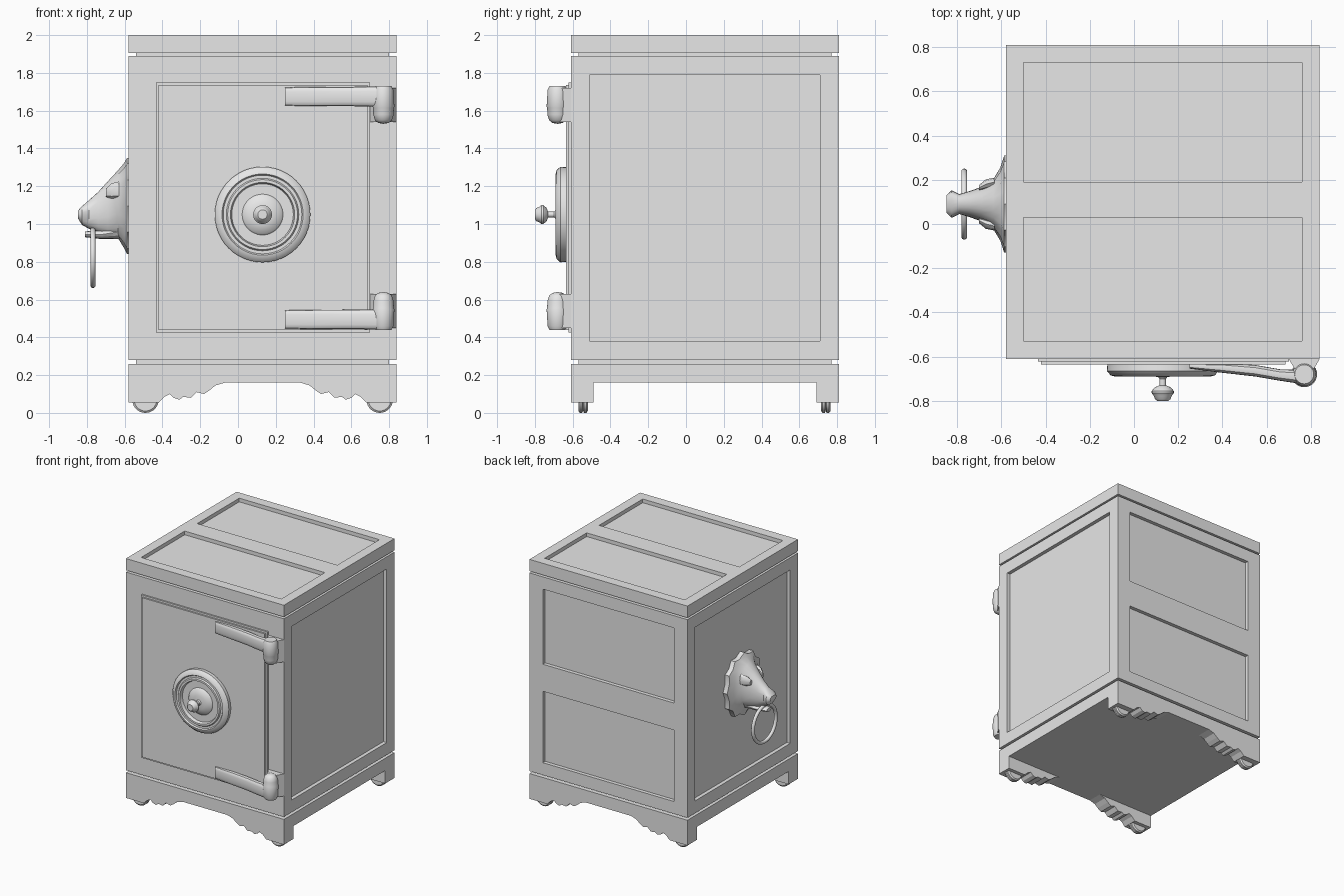
import bpy, bmesh, math
from mathutils import Matrix, Vector

if "Cube" in bpy.data.objects:
    bpy.data.objects.remove(bpy.data.objects["Cube"], do_unlink=True)

MID = 0.13                      # centre line of the cabinet in x
LEFT, RIGHT, FRONT, BACK = -0.58, 0.84, -0.61, 0.81

grey = bpy.data.materials.new("plain_grey")
grey.use_nodes = True
grey.diffuse_color = (0.8, 0.8, 0.8, 1)
grey.node_tree.nodes["Principled BSDF"].inputs["Base Color"].default_value = (0.8, 0.8, 0.8, 1)


def finish(name, bm, smooth=False):
    bmesh.ops.remove_doubles(bm, verts=bm.verts, dist=1e-5)
    bmesh.ops.recalc_face_normals(bm, faces=bm.faces)
    mesh = bpy.data.meshes.new(name)
    bm.to_mesh(mesh)
    bm.free()
    mesh.materials.append(grey)
    ob = bpy.data.objects.new(name, mesh)
    bpy.context.collection.objects.link(ob)
    bpy.ops.object.select_all(action='DESELECT')
    ob.select_set(True)
    bpy.context.view_layer.objects.active = ob
    if smooth:
        bpy.ops.object.shade_smooth_by_angle(angle=math.radians(35))
    return ob


def boxes(name, spans):
    """One mesh of boxes, each given as (x0, x1, y0, y1, z0, z1)."""
    bm = bmesh.new()
    for x0, x1, y0, y1, z0, z1 in spans:
        place = Matrix.Translation(((x0 + x1) / 2, (y0 + y1) / 2, (z0 + z1) / 2))
        size = Matrix.Diagonal((x1 - x0, y1 - y0, z1 - z0, 1))
        bmesh.ops.create_cube(bm, size=1, matrix=place @ size)
    return finish(name, bm)


def recess(ob, spans):
    """Cut sunken panels into a box."""
    cutter = boxes("panel_cutter", spans)
    cutter.hide_render = True
    mod = ob.modifiers.new("panels", 'BOOLEAN')
    mod.operation, mod.solver, mod.object = 'DIFFERENCE', 'EXACT', cutter
    bpy.context.view_layer.objects.active = ob
    bpy.ops.object.modifier_apply(modifier=mod.name)
    bpy.data.objects.remove(cutter, do_unlink=True)


def lathe(name, profile, origin, axis, steps=40):
    """Turn (radius, distance along axis) points around an axis."""
    bm = bmesh.new()
    axis = Vector(axis)
    verts = [bm.verts.new(Vector(origin) + axis * h + Vector((r, 0, 0))) for r, h in profile]
    edges = [bm.edges.new(pair) for pair in zip(verts, verts[1:])]
    bmesh.ops.spin(bm, geom=verts + edges, cent=origin, axis=axis,
                   angle=math.tau, steps=steps, use_merge=False)
    return finish(name, bm, True)


def loft(name, sections, count=16, power=1.0, zigzag=()):
    """Skin rounded sections (x, y, z, half width, half height) along x."""
    bm = bmesh.new()
    rings = []
    for i, (x, y, z, ry, rz) in enumerate(sections):
        ring = []
        for k in range(count):
            a = math.tau * k / count
            c, s = math.cos(a), math.sin(a)
            f = 1 - (zigzag[i] if i < len(zigzag) else 0) * (k % 2)
            ring.append(bm.verts.new((x, y + f * ry * math.copysign(abs(c) ** power, c),
                                      z + f * rz * math.copysign(abs(s) ** power, s))))
        rings.append(ring)
    for r, q in zip(rings, rings[1:]):
        for k in range(count):
            n = (k + 1) % count
            bm.faces.new((r[k], r[n], q[n], q[k]))
    bm.faces.new(rings[0])
    bm.faces.new(rings[-1])
    return finish(name, bm, True)


def prism(name, outline, to_point, shift):
    """Extrude a flat outline along a vector."""
    bm = bmesh.new()
    face = bm.faces.new([bm.verts.new(to_point(*p)) for p in outline])
    new = bmesh.ops.extrude_face_region(bm, geom=[face])["geom"]
    bmesh.ops.translate(bm, vec=shift, verts=[v for v in new if isinstance(v, bmesh.types.BMVert)])
    return finish(name, bm)


# Cabinet: base, body and lid with narrow necks between them
D = 0.03
boxes("base", [(LEFT, RIGHT, FRONT, BACK, 0.16, 0.26)])
for name, z0, z1 in (("lower_neck", 0.25, 0.29), ("upper_neck", 1.88, 1.915)):
    boxes(name, [(LEFT + 0.04, RIGHT - 0.04, FRONT + 0.04, BACK - 0.04, z0, z1)])

body = boxes("body", [(LEFT, RIGHT, FRONT, BACK, 0.28, 1.89)])
side = (-0.51, 0.71, 0.38, 1.79)
recess(body, [(RIGHT - D, RIGHT + D, *side), (LEFT - D, LEFT + D, *side),
              (-0.46, 0.72, BACK - D, BACK + D, 0.38, 0.96),
              (-0.46, 0.72, BACK - D, BACK + D, 1.18, 1.79)])

lid = boxes("lid", [(LEFT, RIGHT, FRONT, BACK, 1.905, 2)])
recess(lid, [(-0.5, 0.76, -0.53, 0.03, 2 - D, 2 + D), (-0.5, 0.76, 0.19, 0.73, 2 - D, 2 + D)])

# Scalloped feet, mirrored left to right, with half-hidden casters
scallop = [(-0.58, 0.16), (-0.58, 0.055), (-0.42, 0.055), (-0.39, 0.085), (-0.36, 0.1),
           (-0.34, 0.08), (-0.31, 0.07), (-0.29, 0.085), (-0.25, 0.08), (-0.22, 0.11),
           (-0.18, 0.1), (-0.15, 0.12), (-0.12, 0.145), (-0.07, 0.16)]
wheel = [(0, 0), (0.06, 0), (0.07, 0.008), (0.07, 0.02), (0.058, 0.025),
         (0.07, 0.03), (0.07, 0.042), (0.06, 0.05), (0, 0.05)]
for row, y, wheel_y in (("front", FRONT, -0.57), ("back", BACK - 0.12, 0.715)):
    for hand, flip in (("right", False), ("left", True)):
        prism(f"{row}_{hand}_foot", scallop,
              lambda x, z: (2 * MID - x if flip else x, y, z), (0, 0.12, 0))
        x = 2 * MID + 0.49 if flip else -0.49
        lathe(f"{row}_{hand}_caster", wheel, (x, wheel_y, 0.07), (0, 1, 0), 28)

# Stepped door
boxes("door_edge", [(-0.435, 0.7, -0.622, FRONT, 0.425, 1.75)])
boxes("door", [(-0.42, 0.685, -0.635, FRONT, 0.44, 1.735)])

# Dial with turned rings, and its knob
dial = [(0, 0), (0.25, 0), (0.253, 0.035), (0.235, 0.055), (0.215, 0.06), (0.208, 0.05),
        (0.192, 0.05), (0.185, 0.06), (0.17, 0.06), (0.163, 0.035), (0.108, 0.035),
        (0.1, 0.045), (0.055, 0.06), (0, 0.062)]
knob = [(0.03, 0.05), (0.015, 0.07), (0.015, 0.1), (0.035, 0.108), (0.05, 0.125),
        (0.05, 0.135), (0.04, 0.148), (0.035, 0.162), (0.025, 0.17), (0, 0.17)]
lathe("dial", dial, (MID, -0.63, 1.05), (0, -1, 0), 48)
lathe("dial_knob", knob, (MID, -0.63, 1.05), (0, -1, 0), 24)

# Hinges: the lower one is the upper one turned over
barrel = [(0, 0), (0.043, 0), (0.053, 0.02), (0.055, 0.06), (0.058, 0.108), (0.055, 0.115),
          (0.054, 0.15), (0.045, 0.18), (0.028, 0.195), (0, 0.2)]
bracket = [(0.7, FRONT), (0.735, -0.67), (0.805, -0.67), (RIGHT, FRONT)]
for name, z, up in (("upper", 1.73, -1), ("lower", 0.44, 1)):
    lathe(name + "_hinge_barrel", barrel, (0.77, -0.68, z), (0, 0, up), 28)
    zc = z + up * 0.055
    loft(name + "_hinge_strap",
         [(0.25, -0.642, zc, 0.012, 0.048), (0.4, -0.65, zc, 0.023, 0.051),
          (0.55, -0.664, zc, 0.026, 0.051), (0.66, -0.683, zc, 0.026, 0.052),
          (0.76, -0.692, zc, 0.032, 0.054)], power=0.65)
    prism(name + "_hinge_bracket", bracket,
          lambda x, y: (x, y, z + up * 0.01), (0, 0, up * 0.18))

# Animal head with a ragged mane, on the side wall
HY = 0.09
shape = [(-0.55, 1.35, 0.84, 0.22), (-0.587, 1.35, 0.84, 0.22), (-0.605, 1.32, 0.875, 0.165),
         (-0.635, 1.285, 0.925, 0.115), (-0.69, 1.225, 0.935, 0.078), (-0.74, 1.17, 0.955, 0.06),
         (-0.79, 1.125, 0.975, 0.045), (-0.825, 1.095, 0.995, 0.062), (-0.848, 1.07, 1.03, 0.04)]
loft("head", [(x, HY, (t + b) / 2, w, (t - b) / 2) for x, t, b, w in shape],
     count=24, power=0.9, zigzag=(0.1, 0.1, 0.08, 0.04))
loft("jaw", [(-0.62, HY, 0.96, 0.07, 0.04), (-0.72, HY, 0.945, 0.05, 0.025),
             (-0.81, HY, 0.945, 0.03, 0.015)], count=12)
for hand, s in (("front", -1), ("back", 1)):
    loft(hand + "_ear", [(-0.63, HY + s * 0.1, 1.18, 0.02, 0.045),
                         (-0.67, HY + s * 0.09, 1.175, 0.022, 0.04),
                         (-0.7, HY + s * 0.075, 1.165, 0.012, 0.022)], count=8)

# Pull ring hanging from the mouth
bpy.ops.mesh.primitive_torus_add(location=(-0.768, HY, 0.822), rotation=(0, math.pi / 2, 0),
                                 major_radius=0.147, minor_radius=0.014,
                                 major_segments=40, minor_segments=10)
ring = bpy.context.object
ring.name = "pull_ring"
ring.data.materials.append(grey)
bpy.ops.object.shade_smooth_by_angle(angle=math.radians(40))
